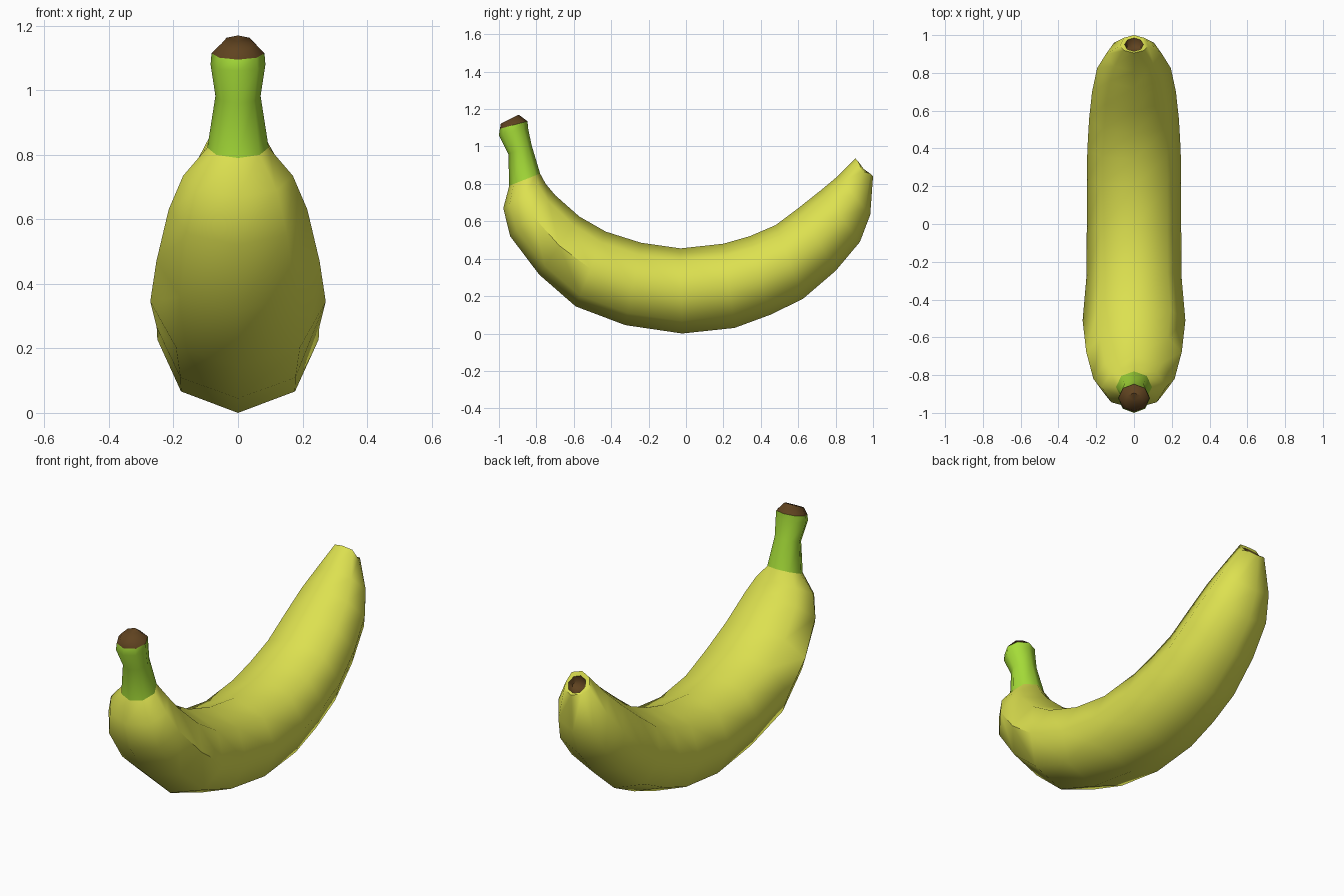
import bpy, bmesh, math
from mathutils import Vector

if "Cube" in bpy.data.objects:
    bpy.data.objects.remove(bpy.data.objects["Cube"])

SIDES = 8


def material(name, rgb):
    m = bpy.data.materials.new(name)
    m.diffuse_color = (*rgb, 1)
    m.use_nodes = True
    m.node_tree.nodes["Principled BSDF"].inputs["Base Color"].default_value = m.diffuse_color
    return m


def ring_points(outer, inner, half_width):
    """Eight-sided section between an outer-curve and an inner-curve point (y, z)."""
    o, i = Vector((0, *outer)), Vector((0, *inner))
    c, up = (o + i) / 2, (i - o) / 2
    return [c + up * math.cos(a) + Vector((half_width * math.sin(a), 0, 0))
            for a in (2 * math.pi * k / SIDES for k in range(SIDES))]


def loft(name, rings, mat, dip=None):
    """Skin rings in order; zero-size rings collapse to a point."""
    bm = bmesh.new()
    loops = [[bm.verts.new(p) for p in ring_points(*r)] for r in rings]
    if dip:  # lower the two side corners of one ring
        index, offset = dip
        for k in (2, 6):
            loops[index][k].co += Vector(offset)
    for a, b in zip(loops, loops[1:]):
        for k in range(SIDES):
            n = (k + 1) % SIDES
            bm.faces.new((a[k], a[n], b[n], b[k]))
    bmesh.ops.remove_doubles(bm, verts=bm.verts[:], dist=1e-5)
    me = bpy.data.meshes.new(name)
    bm.to_mesh(me)
    bm.free()
    me.materials.append(mat)
    ob = bpy.data.objects.new(name, me)
    bpy.context.collection.objects.link(ob)
    bpy.ops.object.select_all(action='DESELECT')
    ob.select_set(True)
    bpy.context.view_layer.objects.active = ob
    bpy.ops.object.shade_smooth_by_angle(angle=math.radians(55))
    return ob


yellow = material("peel_yellow", (0.72, 0.75, 0.08))
green = material("stem_green", (0.38, 0.72, 0.04))
brown = material("dry_brown", (0.115, 0.055, 0.014))

# Sections: (outer y z), (inner y z), half width
stem_base = ((-0.945, 0.79), (-0.78, 0.855), 0.095)
stem_top = ((-0.995, 1.095), (-0.847, 1.135), 0.082)
pit_edge = ((0.985, 0.845), (0.915, 0.915), 0.05)

# Curved fruit body, ending in a small rim at the tip
body = [
    stem_base,
    ((-0.977, 0.67), (-0.75, 0.80), 0.17),
    ((-0.94, 0.52), (-0.70, 0.74), 0.215),
    ((-0.785, 0.315), (-0.57, 0.625), 0.253),
    ((-0.59, 0.145), (-0.43, 0.545), 0.272),
    ((-0.325, 0.045), (-0.24, 0.485), 0.252),
    ((-0.02, 0.0), (-0.03, 0.455), 0.25),
    ((0.26, 0.03), (0.20, 0.48), 0.25),
    ((0.45, 0.10), (0.34, 0.52), 0.247),
    ((0.625, 0.185), (0.48, 0.58), 0.238),
    ((0.80, 0.335), (0.60, 0.67), 0.222),
    ((0.93, 0.49), (0.72, 0.765), 0.195),
    ((0.985, 0.635), (0.81, 0.84), 0.15),
    ((1.0, 0.84), (0.905, 0.937), 0.075),
    pit_edge,
]
loft("fruit_body", body, yellow, dip=(13, (0, -0.01, -0.02)))

# Stem, slightly flared at the cut end
loft("stem", [stem_top,
              ((-1.0, 1.06), (-0.845, 1.10), 0.085),
              ((-0.95, 0.96), (-0.825, 1.005), 0.07),
              stem_base], green)

# Domed brown cut on the stem
loft("stem_cut", [((-0.935, 1.15), (-0.935, 1.15), 0),
                  ((-0.99, 1.122), (-0.895, 1.17), 0.05),
                  stem_top], brown)

# Recessed brown pit at the tip
loft("tip_pit", [pit_edge,
                 ((0.955, 0.835), (0.905, 0.885), 0.04),
                 ((0.925, 0.855), (0.925, 0.855), 0)], brown)
